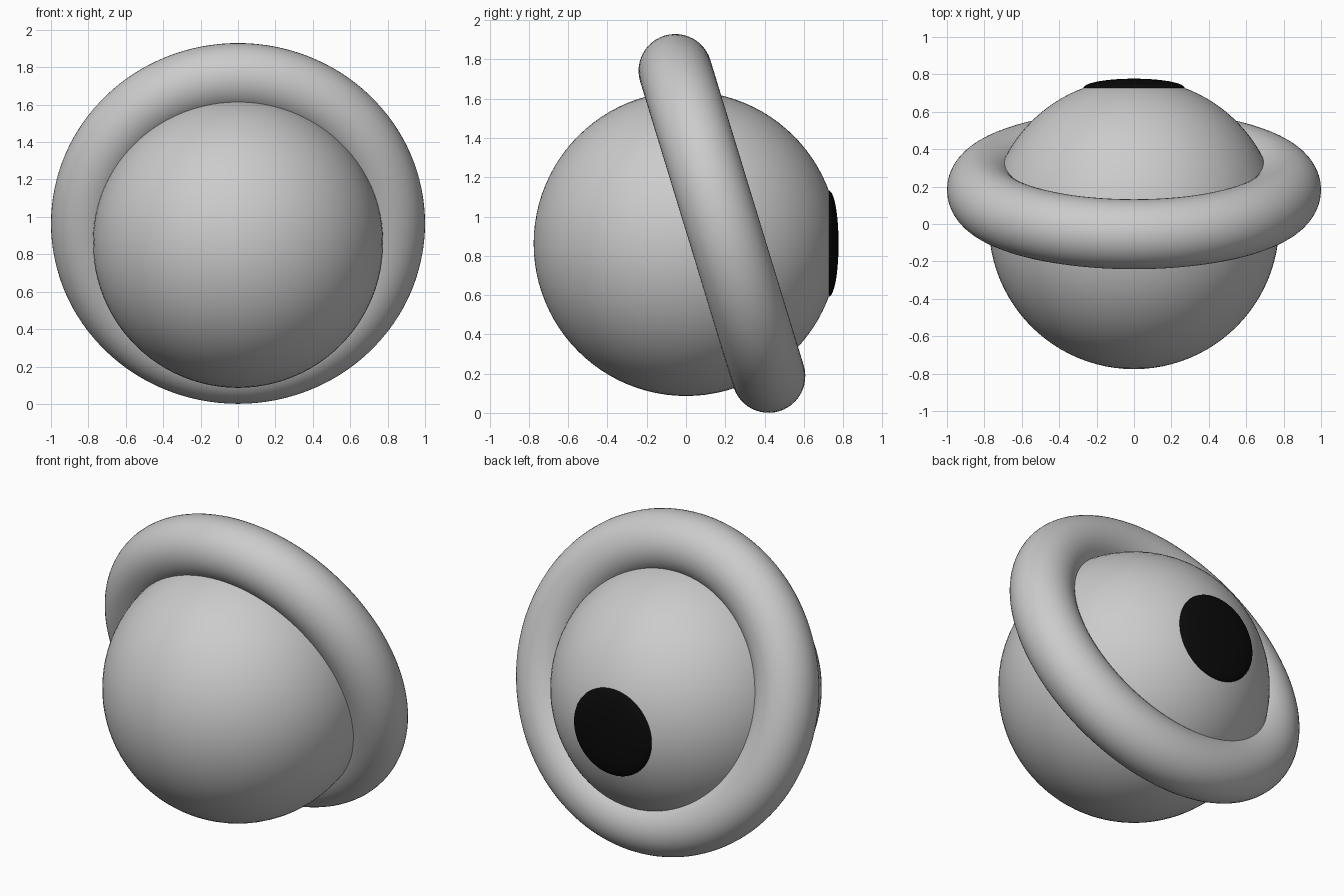
import bpy
from math import radians

if "Cube" in bpy.data.objects:
    bpy.data.objects.remove(bpy.data.objects["Cube"])


def finish(name):
    obj = bpy.context.object
    obj.name = name
    bpy.ops.object.shade_smooth()
    return obj


def ball(name, radius, location, scale=(1, 1, 1)):
    bpy.ops.mesh.primitive_uv_sphere_add(segments=96, ring_count=48, radius=radius,
                                         location=location, rotation=(radians(-90), 0, 0))
    obj = finish(name)
    obj.scale = scale
    return obj


CENTRE_Z = 0.862

# Main round body, pole facing the back
ball("body_ball", 0.776, (0, 0, CENTRE_Z))

# Thick ring leaning forward at the top
bpy.ops.mesh.primitive_torus_add(major_radius=0.813, minor_radius=0.187,
                                 major_segments=128, minor_segments=48,
                                 location=(0, 0.183, 0.965),
                                 rotation=(radians(107), 0, 0))
finish("tilted_ring")

# Flattened black spot on the back (local z points along +y)
spot = ball("back_spot", 1, (0, 0.727, CENTRE_Z), (0.27, 0.27, 0.05))
black = bpy.data.materials.new("black")
black.diffuse_color = (0.003, 0.003, 0.003, 1)
black.use_nodes = True
black.node_tree.nodes["Principled BSDF"].inputs["Base Color"].default_value = black.diffuse_color
spot.data.materials.append(black)
